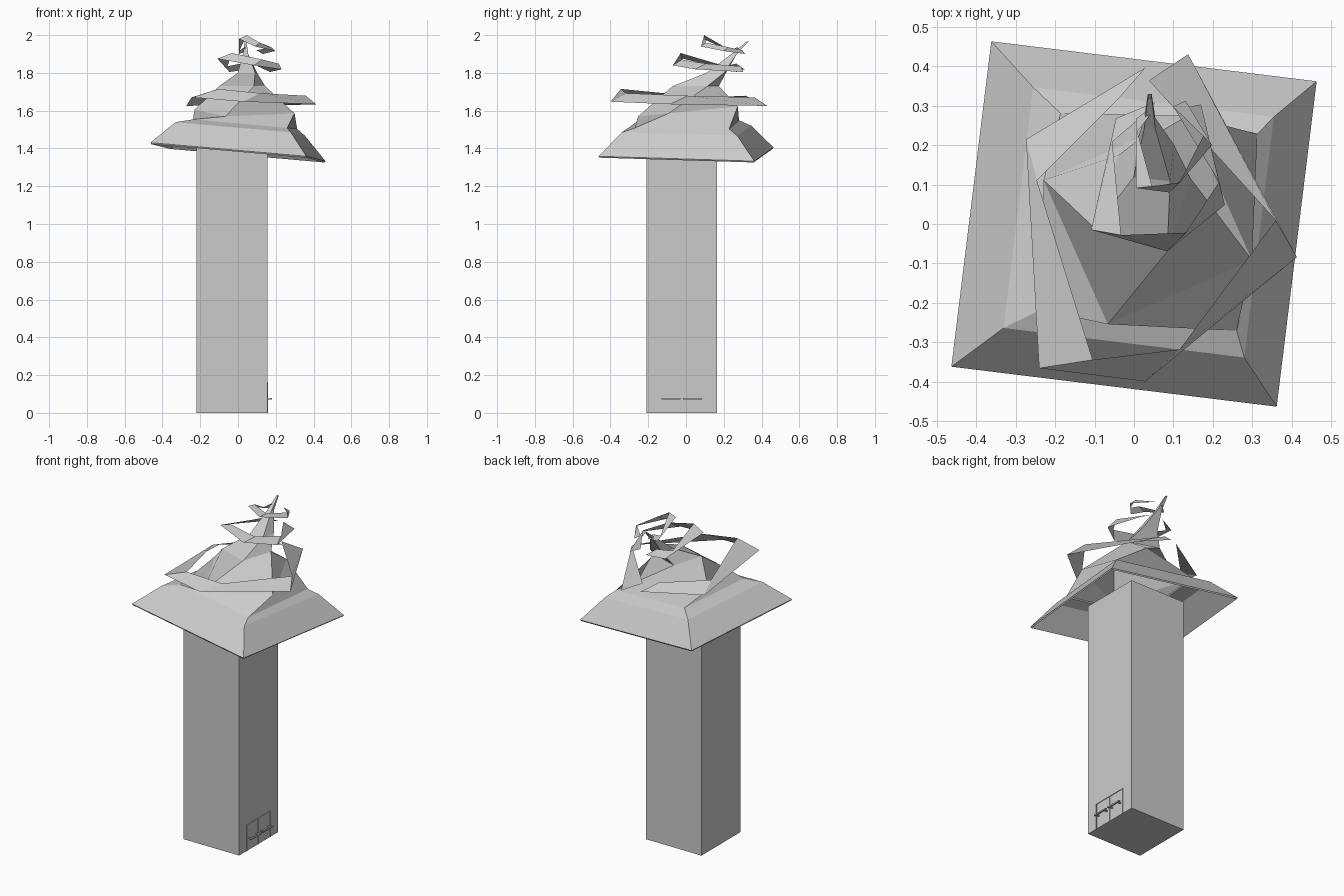
import bpy
from math import cos, sin, radians

cube = bpy.data.objects.get("Cube")
if cube:
    bpy.data.objects.remove(cube)

COLOUR = (0.6, 0.6, 0.6, 1)
grey = bpy.data.materials.new("plain grey")
grey.use_nodes = True
grey.diffuse_color = COLOUR
grey.node_tree.nodes["Principled BSDF"].inputs["Base Color"].default_value = COLOUR


def mesh_part(name, verts, faces):
    mesh = bpy.data.meshes.new(name)
    mesh.from_pydata(verts, [], faces)
    mesh.materials.append(grey)
    obj = bpy.data.objects.new(name, mesh)
    bpy.context.collection.objects.link(obj)
    return obj


def box(name, low, high):
    bpy.ops.mesh.primitive_cube_add(size=1)
    obj = bpy.context.object
    obj.name = name
    obj.location = [(a + b) / 2 for a, b in zip(low, high)]
    obj.scale = [b - a for a, b in zip(low, high)]
    obj.data.materials.append(grey)
    return obj


def polar(centre, angle, radius, height):
    turn = radians(angle)
    return (centre[0] + radius * cos(turn), centre[1] + radius * sin(turn), height)


def square(centre, radius, turn, height, slope_x=0.0, slope_y=0.0):
    """Four corners of a turned square, optionally lying on a tilted plane."""
    corners = []
    for side in range(4):
        x, y, z = polar(centre, turn + side * 90 - 135, radius, height)
        corners.append((x, y, z + slope_x * x + slope_y * y))
    return corners


def loft(name, rings):
    """Skin square rings into one faceted shell."""
    faces = []
    for r in range(len(rings) - 1):
        for i in range(4):
            j = (i + 1) % 4
            low, high = r * 4, r * 4 + 4
            faces.append((low + i, low + j, high + j, high + i))
    return mesh_part(name, [corner for ring in rings for corner in ring], faces)


# How far out and how high a band swings at each of its folds
REACH = (1, 0.9, 1, 1.15, 0.9, 0.9)
RISE = (0, 0.2, 0.5, 1, 0, 0.2)


def band(name, centre, angles, radius, height, climb, width, twist, lift):
    """Folded strip whose inner edge is turned, shrunk and raised from the outer."""
    verts, faces = [], []
    for angle, reach, rise in zip(angles, REACH, RISE):
        outer, z = radius * reach, height + climb * rise
        verts.append(polar(centre, angle, outer, z))
        verts.append(polar(centre, angle + twist, outer * width, z + lift))
    for i in range(0, len(verts) - 2, 2):
        faces.append((i, i + 2, i + 3, i + 1))
    return mesh_part(name, verts, faces)


# Shaft of four stacked blocks
LEFT, RIGHT, FRONT, BACK = -0.22, 0.155, -0.21, 0.165
STOREY = 0.364
for i in range(4):
    box(f"shaft_block_{i + 1}", (LEFT, FRONT, i * STOREY), (RIGHT, BACK, (i + 1) * STOREY))

# Double door with frame and push bars on the +x wall
door_start, door_width, door_height, trim = -0.14, 0.23, 0.16, 0.004
for i in range(3):
    y = door_start + i * (door_width - trim) / 2
    box("door_post", (RIGHT, y, 0), (RIGHT + trim, y + trim, door_height))
box("door_lintel", (RIGHT, door_start, door_height - trim),
    (RIGHT + trim, door_start + door_width, door_height))
for i in range(2):
    y = door_start + 0.01 + i * door_width / 2
    bar_face = RIGHT + 0.018
    box("door_push_bar", (bar_face, y, 0.07), (bar_face + 0.008, y + 0.1, 0.078))
    for end in (y + 0.01, y + 0.08):
        box("push_bar_bracket", (RIGHT, end, 0.07), (bar_face, end + 0.008, 0.077))

# Tilted overhanging roof
eaves = square((0, 0), 0.588, -7, 1.382, -0.09, -0.02)
shoulder = square((0.012, 0.004), 0.435, -7, 1.504, -0.09, -0.02)
upper = square((0.037, 0.005), 0.355, -6, 1.532, -0.09)
roof = loft("roof", [eaves, shoulder, upper])
shell = roof.modifiers.new("thickness", "SOLIDIFY")
shell.thickness = 0.01
shell.offset = -1

# Twisted spire leaning to the back
loft("spire", [
    upper,
    square((0.035, 0.01), 0.283, 24, 1.595, 0, 0.1),
    square((0.022, 0.052), 0.137, 72, 1.73),
    square((0.05, 0.16), 0.066, 84, 1.8),
    square((0.04, 0.255), 0.02, 90, 1.9),
    square((0.04, 0.325), 0.007, 90, 1.965),
])

# Folded bands winding around the spire
band("lower_band", (0.05, 0.02), (78, -16, -93, -127, -211, -267),
     radius=0.42, height=1.625, climb=0.045, width=0.82, twist=14, lift=0.045)
band("middle_band", (0.07, 0.13), (60, -27, -86, -141, -230, -265),
     radius=0.2, height=1.805, climb=0.07, width=0.82, twist=18, lift=0.03)
band("upper_band", (0.09, 0.2), (70, 0, -90, -128, -218, -248),
     radius=0.12, height=1.9, climb=0.08, width=0.82, twist=15, lift=0.02)
